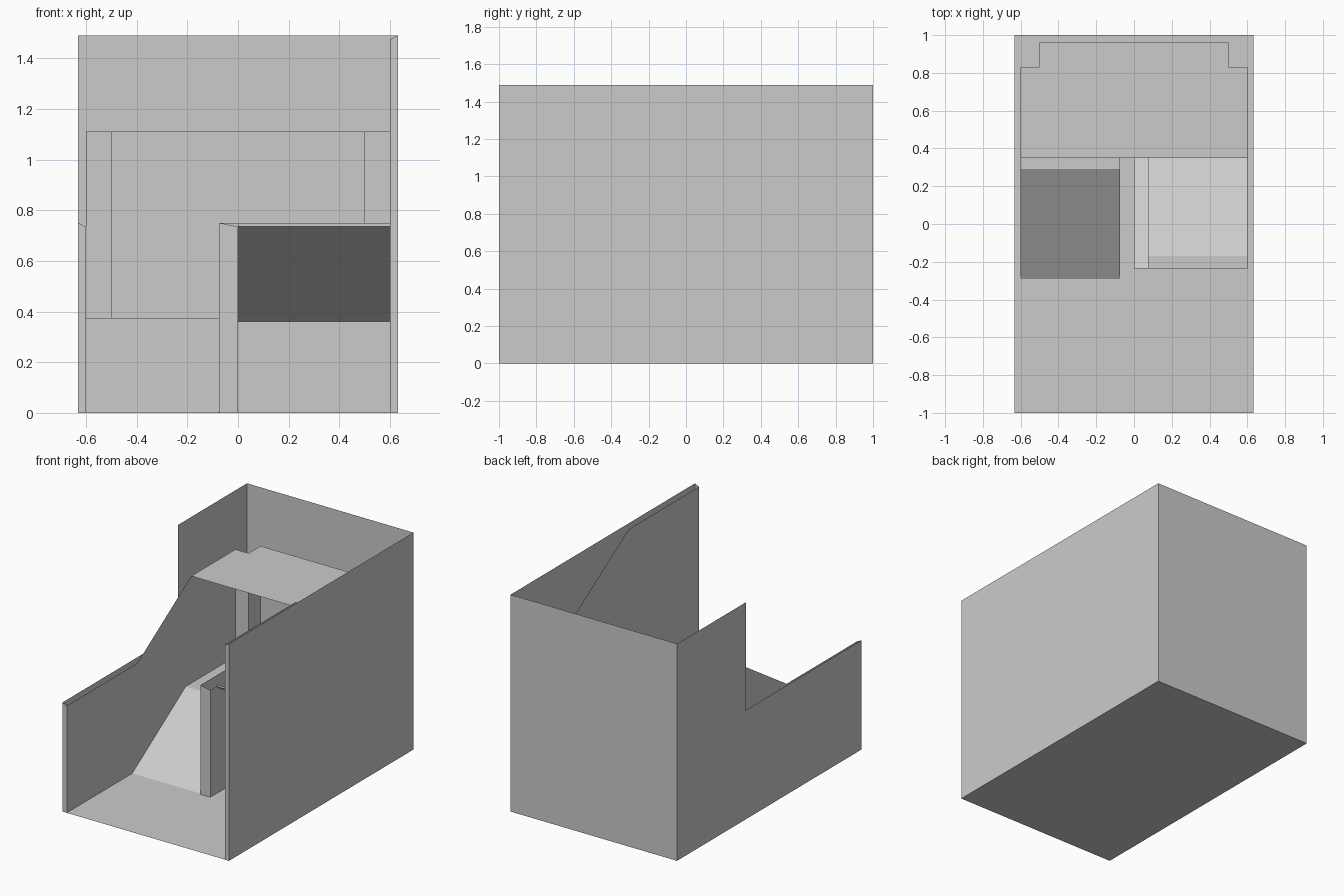
import bpy
from mathutils import Vector

cube = bpy.data.objects.get("Cube")
if cube:
    bpy.data.objects.remove(cube, do_unlink=True)

# Single plaster colour
plaster = bpy.data.materials.new("plaster_grey")
plaster.use_nodes = True
GREY = (0.6, 0.6, 0.6, 1)
plaster.diffuse_color = GREY
plaster.node_tree.nodes["Principled BSDF"].inputs["Base Color"].default_value = GREY


def panel(name, points, facing):
    """Flat sheet through the points, turned towards the facing direction."""
    points = [Vector(p) for p in points]
    normal = Vector()
    for a, b in zip(points, points[1:] + points[:1]):
        normal += a.cross(b)
    if normal.dot(Vector(facing)) < 0:
        points.reverse()
    mesh = bpy.data.meshes.new(name)
    mesh.from_pydata(points, [], [range(len(points))])
    mesh.materials.append(plaster)
    obj = bpy.data.objects.new(name, mesh)
    bpy.context.collection.objects.link(obj)


def side(name, x, profile, facing):
    panel(name, [(x, y, z) for y, z in profile], (facing, 0, 0))


def upright(name, a, b, z0, z1, facing):
    panel(name, [(*a, z0), (*b, z0), (*b, z1), (*a, z1)], facing)


def level(name, z, outline, facing):
    panel(name, [(x, y, z) for x, y in outline], (0, 0, facing))


def ramp(name, x0, x1, start, end, facing):
    panel(name, [(x0, *start), (x1, *start), (x1, *end), (x0, *end)], (0, 0, facing))


W, IN = 0.632, 0.6            # outer and inner half widths
TOP, MID, STEP = 1.49, 0.75, 0.375
LIP = 0.015                   # thickness of the ramps
D = 0.075                     # half width of the divider
BAY, BACK, POST = 0.83, 0.96, 0.5
FRONT, EDGE = -0.235, 0.35    # ends of the ramp undersides
CEIL = MID + STEP - LIP
FOOT, HEAD = -0.29, 0.29      # lower ramp
CREST, BASE = -0.17, 0.41     # upper ramp

# Outer shell
level("ground_floor", 0, [(-W, -1), (W, -1), (W, 1), (-W, 1)], 1)
upright("back_outer_wall", (-W, 1), (W, 1), 0, TOP, (0, 1, 0))
side("left_outer_wall", W, [(-1, 0), (1, 0), (1, TOP), (-1, TOP)], 1)
side("right_outer_wall", -W,
     [(-1, 0), (1, 0), (1, TOP), (0.25, TOP), (0.25, MID), (-1, MID)], -1)

# Inner faces of the side walls, cut along the next flights, and front wall ends
for name, s, top in (("left", 1, TOP), ("right", -1, MID)):
    low = top - LIP
    side(name + "_inner_wall", s * IN,
         [(-1, 0), (BAY, 0), (BAY, CEIL), (EDGE, CEIL), (FRONT, low), (-1, low)], -s)
    panel(name + "_wall_end",
          [(s * IN, -1, 0), (s * W, -1, 0), (s * W, -1, top), (s * IN, -1, low)], (0, -1, 0))
    # Corner posts of the landing
    upright(name + "_post_front", (s * IN, BAY), (s * POST, BAY), 0, CEIL, (0, -1, 0))
    upright(name + "_post_side", (s * POST, BAY), (s * POST, BACK), 0, CEIL, (-s, 0, 0))
upright("back_inner_wall", (-POST, BACK), (POST, BACK), 0, CEIL, (0, -1, 0))

# Landing and the ceiling above it
rear = [(IN, BAY), (POST, BAY), (POST, BACK), (-POST, BACK), (-POST, BAY), (-IN, BAY)]
level("landing", STEP, [(-IN, HEAD), (-D, HEAD), (-D, BASE), (IN, BASE)] + rear, 1)
level("landing_ceiling", CEIL, [(-IN, EDGE), (IN, EDGE)] + rear, -1)

# Lower and upper ramps
ramp("lower_ramp", -IN, -D, (FOOT, 0), (HEAD, STEP), 1)
ramp("upper_ramp", D, IN, (CREST, MID), (BASE, STEP), 1)
ramp("upper_ramp_underside", 0, IN, (FRONT, MID - LIP), (EDGE, STEP - LIP), -1)
level("upper_ramp_crest", MID, [(D, FRONT), (IN, FRONT), (IN, CREST), (D, CREST)], 1)
upright("upper_ramp_edge", (0, FRONT), (IN, FRONT), MID - LIP, MID, (0, -1, 0))
upright("closet_back_wall", (0, EDGE), (IN, EDGE), 0, STEP - LIP, (0, -1, 0))

# Hollow divider between the ramps
NOSE = -0.3
side("divider_right_face", -D, [(NOSE, 0), (BASE, 0), (BASE, MID), (NOSE, MID)], -1)
side("divider_left_face", 0, [(NOSE, 0), (EDGE, 0), (EDGE, STEP - LIP),
                              (FRONT, MID - LIP), (NOSE, MID - LIP)], 1)
side("divider_upper_left_face", D, [(CREST, MID), (BASE, STEP), (BASE, MID)], 1)
panel("divider_front", [(-D, NOSE, 0), (0, NOSE, 0), (0, NOSE, MID - LIP), (-D, NOSE, MID)],
      (0, -1, 0))
upright("divider_back", (-D, BASE), (D, BASE), STEP, MID, (0, 1, 0))
